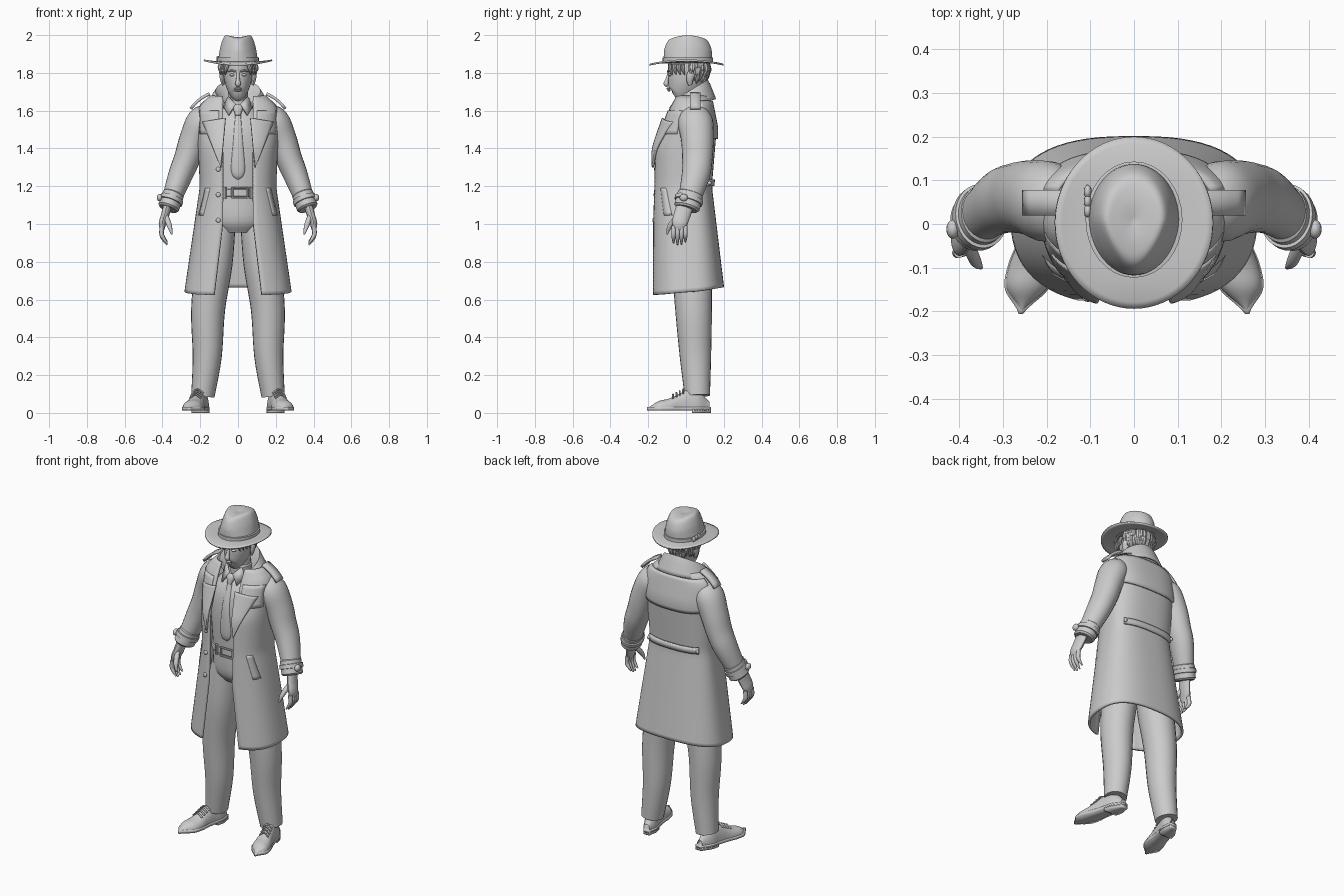
import bpy, bmesh, math, random
from mathutils import Vector

random.seed(4)
if "Cube" in bpy.data.objects:
    bpy.data.objects.remove(bpy.data.objects["Cube"])

GREY = (.6, .6, .6, 1)
clay = bpy.data.materials.new("plain grey")
clay.use_nodes = True
clay.diffuse_color = GREY
clay.node_tree.nodes["Principled BSDF"].inputs["Base Color"].default_value = GREY
parts = []
sin, cos, pi = math.sin, math.cos, math.pi


def lerp(start, end, t):
    return start + (end - start) * t


def make(name, verts, faces, mirror=False, thickness=0):
    bm = bmesh.new()
    corners = [bm.verts.new(v) for v in verts]
    for face in faces:
        bm.faces.new([corners[i] for i in face])
    bmesh.ops.remove_doubles(bm, verts=bm.verts, dist=.0001)
    bmesh.ops.recalc_face_normals(bm, faces=bm.faces)
    mesh = bpy.data.meshes.new(name)
    bm.to_mesh(mesh)
    bm.free()
    mesh.materials.append(clay)
    part = bpy.data.objects.new(name, mesh)
    bpy.context.collection.objects.link(part)
    if thickness:
        shell = part.modifiers.new("thickness", 'SOLIDIFY')
        shell.thickness, shell.offset = thickness, 0
    if mirror:
        part.modifiers.new("mirror", 'MIRROR')
    parts.append(part)


def spline(rows, t):
    # smooth value along evenly spaced rows
    last = len(rows) - 1
    i = min(int(t * last), last - 1)
    f = t * last - i
    near = [rows[max(0, min(last, k))] for k in range(i - 1, i + 3)]
    return [b + f / 2 * (c - a + f * (2 * a - 5 * b + 4 * c - d + f * (3 * (b - c) + d - a)))
            for a, b, c, d in zip(*near)]


def tube(name, points, radii, flat=1, sides=20, steps=4, mirror=False, warp=Vector):
    # elliptical rings along a smooth path
    count = (len(points) - 1) * steps
    rows = [(*point, radius) for point, radius in zip(points, radii)]
    rings = [spline(rows, i / count) for i in range(count + 1)]
    span = (Vector(points[-1]) - Vector(points[0])).normalized()
    axis = Vector((0, 1, 0)) if abs(span.x) > .7 else Vector((1, 0, 0))
    verts = []
    for i, (x, y, z, radius) in enumerate(rings):
        along = Vector(rings[min(i + 1, count)][:3]) - Vector(rings[max(i - 1, 0)][:3])
        along.normalize()
        side = (axis - along * along.dot(axis)).normalized()
        up = along.cross(side) * flat
        for k in range(sides):
            a = math.tau * k / sides
            verts.append(warp(Vector((x, y, z)) + (side * cos(a) + up * sin(a)) * radius))
    faces = [(i * sides + k, i * sides + (k + 1) % sides, (i + 1) * sides + (k + 1) % sides, (i + 1) * sides + k)
             for i in range(count) for k in range(sides)]
    faces += [range(sides), range(count * sides, count * sides + sides)]
    make(name, verts, faces, mirror)


def band(name, start, end, radius, flat, mirror=False):
    # straight ring with tucked rims
    start, end = Vector(start), Vector(end)
    tube(name, [start.lerp(end, t) for t in (0, .1, .9, 1)], [radius * t for t in (.85, 1, 1, .85)],
         flat, 32, 1, mirror)


def patch(name, surface, across, along, thickness=0, mirror=False):
    # sheet over u and v, each from 0 to 1
    verts = [surface(u / across, v / along) for v in range(along + 1) for u in range(across + 1)]
    row = across + 1
    faces = [(v * row + u, v * row + u + 1, v * row + row + u + 1, v * row + row + u)
             for v in range(along) for u in range(across)]
    make(name, verts, faces, mirror, thickness)


def ball(name, centre, size, mirror=False):
    def surface(u, v):
        a, b = u * math.tau, (v - .5) * pi
        unit = (cos(a) * cos(b), sin(a) * cos(b), sin(b))
        return [c + s * d for c, s, d in zip(centre, size, unit)]
    patch(name, surface, 16, 8, 0, mirror)


# Coat outline by height
HEM, SHOULDER, MIDDLE, SQUARE = .62, 1.675, .03, .78
WIDTH = [(HEM, .28), (1.2, .195), (1.5, .21), (1.63, .205), (SHOULDER, .13)]
FRONT = [(HEM, -.18), (1.4, -.165), (1.6, -.09), (SHOULDER, -.05)]
BACK = [(HEM, .2), (1.2, .13), (1.5, .155), (SHOULDER, .12)]


def outline(knots, z):
    total = 0
    for q in (z - .025, z, z + .025):
        q = max(HEM, min(SHOULDER, q))
        low, high = next(pair for pair in zip(knots, knots[1:]) if q <= pair[1][0])
        total += lerp(low[1], high[1], (q - low[0]) / (high[0] - low[0]))
    return total / 3


def opening(z):
    return .08 + max(0, 1 - z) * .12


def coat_at(a, z, off=0):
    s, c = sin(a), cos(a)
    depth = outline(BACK, z) - MIDDLE if c > 0 else MIDDLE - outline(FRONT, z)
    return ((outline(WIDTH, z) + off) * math.copysign(abs(s) ** SQUARE, s),
            MIDDLE + (depth + off) * math.copysign(abs(c) ** SQUARE, c), z)


def front_angle(x, z):
    return pi - math.asin(min(.97, abs(x) / outline(WIDTH, z)) ** (1 / SQUARE))


def coat_front(x, z, off=.01):
    return (x, coat_at(front_angle(x, z), z, off)[1], z)


def coat_body(u, v):
    turn = 2 * u - 1
    z = lerp(HEM + .025 + .02 * cos(turn * pi), SHOULDER, v)
    return coat_at(turn * front_angle(opening(z), z), z)


def lapel(u, v):
    z = lerp(1.3, 1.56, v) - .02 * u * v
    inner = lerp(.09, .065, v)
    return coat_front(inner + .12 * u * v, z, .02)


def collar(u, v):
    # folded sheet around the neck, highest along its crease
    a = lerp(-2.4, 2.4, u)
    radius = lerp(.15, .07, v)
    flare = .012 * abs(a) * (1 - v)
    fold = 1 - abs(2 * v - 1)
    return ((radius + flare) * sin(a), .02 + (radius - .015) * cos(a), 1.62 + .04 * cos(a) + (.08 + .02 * cos(a)) * fold)


patch("coat_body", coat_body, 56, 50, .014)
patch("coat_back_yoke", lambda u, v: coat_at(lerp(-1.25, 1.25, u), lerp(1.465 - .015 * sin(u * pi), 1.65, v), .012),
      24, 10, .012)
patch("coat_back_belt", lambda u, v: coat_at(lerp(-.85, .85, u), lerp(1.2, 1.235, v), .013), 20, 2, .014)
patch("coat_front_flap", lambda u, v: coat_front(lerp(.1, .2, u), lerp(1.475, 1.6, v)), 8, 6, .012, True)
patch("coat_pocket", lambda u, v: coat_front(lerp(.18, .145, v) + .024 * u, lerp(1.045, 1.19, v), .006), 2, 8, .012, True)
patch("coat_lapel", lapel, 8, 20, .012, True)
patch("coat_collar", collar, 40, 10, .01)
for k in range(3):
    ball("coat_button", coat_front(-.105, 1.29 - k * .135, .012), (.013, .007, .013))
for end in (-.78, .78):
    ball("belt_button", coat_at(end, 1.217, .022), (.01, .01, .01))


def strap(u, v):
    return (lerp(.15, .25, u), lerp(.02, .078, v), 1.69 - .05 * u - .03 * u ** 3)


# Sleeves, cuffs and shoulder straps
elbow, wrist = Vector((.308, .05, 1.25)), Vector((.37, .002, 1.08))
tube("sleeve", [(.14, .05, 1.59), (.19, .05, 1.545), (.235, .06, 1.45), (.268, .06, 1.35), elbow, wrist],
     [.055, .08, .075, .07, .064, .046], 1.15, 24, mirror=True)
band("cuff", elbow.lerp(wrist, .5), wrist, .057, 1.2, True)
band("cuff_strap", elbow.lerp(wrist, .65), elbow.lerp(wrist, .8), .063, 1.2, True)
ball("cuff_buckle", (.415, -.012, 1.14), (.015, .022, .02), True)
patch("shoulder_strap", strap, 6, 2, .016, True)

# Hands
tube("palm", [(.37, 0, 1.11), (.385, -.02, 1.05), (.4, -.034, 1), (.402, -.034, .965)], [.022, .022, .02, .01],
     2, 16, mirror=True)
for k in range(4):
    y, drop = -.066 + k * .021, .006 * (k - 1.3) ** 2
    tube("finger", [(.401, y, .99), (.405, y, .95), (.395, y, .92 + drop / 2), (.375, y, .888 + drop)],
         [.012, .012, .01, .004], 1, 10, mirror=True)
tube("thumb", [(.385, -.035, 1.05), (.37, -.07, 1.01), (.36, -.09, .98), (.35, -.1, .945)], [.014, .015, .012, .004],
     1, 10, mirror=True)

# Shirt, tie and neck
tube("shirt", [(0, 0, 1.13), (0, 0, 1.4), (0, .02, 1.53), (0, .03, 1.64)], [.15, .165, .15, .06], .72, 28)
tube("neck", [(0, .04, 1.58), (0, .025, 1.76)], [.055, .052])
tube("tie", [(0, -.075, 1.59), (0, -.118, 1.45), (0, -.12, 1.28), (0, -.115, 1.235)], [.014, .024, .036, .004], .35, 12)
tube("tie_knot", [(0, -.06, 1.63), (0, -.07, 1.61), (0, -.085, 1.575)], [.018, .026, .012], .7, 12)
make("shirt_collar", [(.012, -.07, 1.635), (.05, -.035, 1.675), (.075, -.03, 1.62), (.05, -.085, 1.575)],
     [range(4)], True, .01)
band("shirt_collar_band", (0, .03, 1.6), (0, .03, 1.67), .06, 1.1)

# Trousers and belt
tube("trouser_hips", [(0, .01, .955), (0, .01, 1.02), (0, .005, 1.17)], [.1, .155, .152], .7, 28)
tube("trouser_leg", [(.09, .015, 1.05), (.125, .03, .8), (.158, .04, .55), (.163, .05, .3), (.186, .06, .09)],
     [.08, .097, .09, .077, .062], 1.08, 24, 6, True)
band("belt", (0, 0, 1.143), (0, 0, 1.187), .16, .74)
for x in (-.07, .07):
    tube("belt_loop", [(x, -.11, 1.135), (x, -.11, 1.195)], [.009, .009], 1, 8)
for z in (1.14, 1.19):
    tube("belt_buckle", [(-.035, -.122, z), (.055, -.122, z)], [.006, .006], 1, 8)
for x in (-.03, .05):
    tube("belt_buckle", [(x, -.122, 1.14), (x, -.122, 1.19)], [.006, .006], 1, 8)

# Shoes, toes turned outward: half width and height from heel to toe
FOOT = [(.02, .06), (.042, .115), (.043, .125), (.047, .1), (.056, .075), (.05, .062), (.005, .03)]


def toe_out(v):
    return Vector((v.x + .21 - v.y * .24, v.y, v.z))


def shoe_upper(u, v):
    width, height = spline(FOOT, u)
    a = v * pi
    return toe_out(Vector((width * .95 * cos(a), lerp(.125, -.2, u), .02 + (height - .02) * sin(a) ** .8)))


def shoe_sole(u, v):
    return toe_out(Vector((spline(FOOT, u)[0] * lerp(-1, 1, v), lerp(.133, -.206, u), .022)))


patch("shoe_upper", shoe_upper, 28, 16, 0, True)
patch("shoe_sole", shoe_sole, 28, 2, .018, True)
patch("shoe_heel", lambda u, v: shoe_sole(u * .3, v) - Vector((0, 0, .012)), 8, 2, .02, True)
for k in range(4):
    y, z = -.015 - k * .018, .124 - k * .009
    tube("shoe_lace", [(-.03, y, z - .02), (0, y, z), (.03, y, z - .02)], [.005] * 3, 1, 8, 3, True, toe_out)

# Head and face
tube("head", [(0, -.06, 1.676), (0, -.045, 1.69), (0, -.015, 1.74), (0, .008, 1.8), (0, .01, 1.88)],
     [.018, .042, .066, .077, .077], 1.36, 28)
tube("nose", [(0, -.09, 1.8), (0, -.1, 1.765), (0, -.105, 1.742), (0, -.095, 1.732)], [.008, .01, .015, .009], .9, 12)
for name, y, z in (("upper_lip", -.094, 1.717), ("lower_lip", -.09, 1.707)):
    ball(name, (0, y, z), (.02, .009, .006))
ball("eye", (.032, -.086, 1.789), (.014, .01, .007), True)
tube("eyebrow", [(.012, -.097, 1.806), (.034, -.09, 1.813), (.054, -.075, 1.806)], [.005, .005, .003], 1, 8, mirror=True)
tube("ear", [(.078, .022, 1.735), (.084, .02, 1.765), (.086, .026, 1.795), (.08, .03, 1.815)], [.006, .011, .012, .006],
     1.7, 12, mirror=True)

# Hair locks below the hat
ball("hair_cap", (0, .035, 1.83), (.083, .088, .085))
for layer in range(3):
    for k in range(15):
        a = lerp(-1.5, 1.5, k / 14) + random.uniform(-.06, .06)
        radius = .076 + layer * .007
        tip = 1.725 + layer * .03 + .03 * abs(sin(a)) + random.uniform(-.012, .012)
        path = [(.9, 1.87), (1.02, 1.83), (1.03, lerp(1.83, tip, .6)), (.92, tip)]
        tube("hair_lock", [(radius * r * sin(a), .025 + radius * r * cos(a), z) for r, z in path],
             [.012, .016, .014, .002], 1, 8)
for k in range(4):
    x, y = .055 + k * .008, -.083 + k * .022
    tube("fringe_lock", [(x, y, 1.845), (x + .008, y, 1.82), (x + .012, y + .01, 1.79)], [.01, .01, .002], 1, 8, mirror=True)

# Hat: pinched crown, band, bow and curved brim
CROWN = [(.107, 1.85), (.1, 1.9), (.09, 1.95), (.07, 1.995), (.04, 1.995), (0, 1.984)]


def crown(u, v):
    radius, z = spline(CROWN, v)
    a = u * math.tau
    rise = max(0, z - 1.87) / .13
    y = radius * cos(a) * (1.22 + .25 * rise)
    pinch = 1 - 3 * rise * max(0, -y)
    return (radius * sin(a) * pinch, y + .01, z - rise * y * y * 2.2)


def brim(u, v):
    a = u * math.tau
    radius = lerp(.09, .181, v)
    return (radius * sin(a), .003 + (radius + .015) * cos(a), 1.857 + v * v * (.024 * sin(a) ** 2 - .014))


patch("hat_crown", crown, 48, 24)
band("hat_band", (0, .01, 1.855), (0, .01, 1.883), .111, 1.2)
for k in range(3):
    ball("hat_bow", (-.106, .03 + k * .022, 1.875), (.009, .016, .016))
patch("hat_brim", brim, 64, 6, .009)

# Smooth shading with crisp edges
bpy.ops.object.select_all(action='DESELECT')
for part in parts:
    part.select_set(True)
bpy.context.view_layer.objects.active = parts[0]
bpy.ops.object.shade_smooth_by_angle(angle=math.radians(40))
